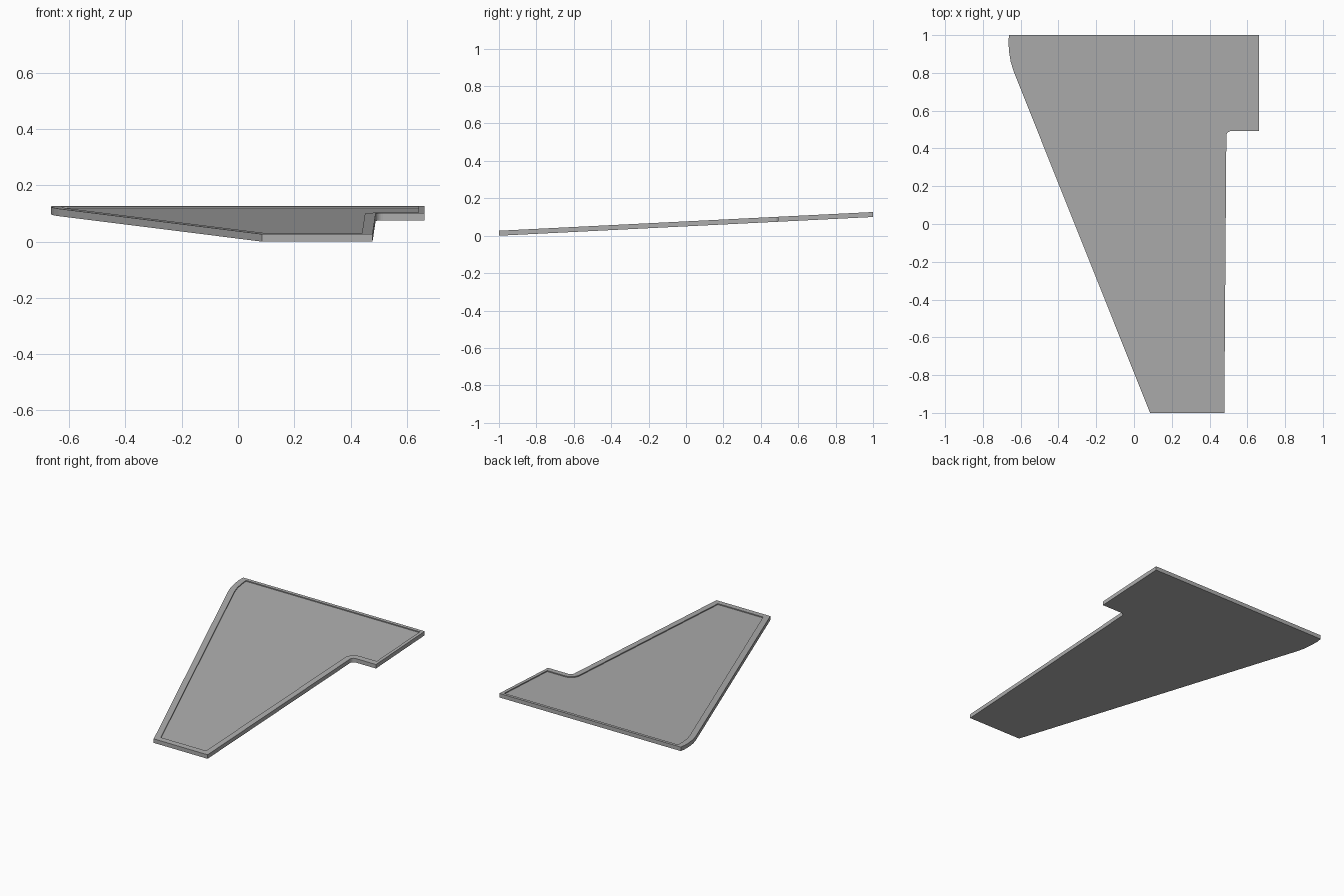
import bpy, bmesh
from math import sin, cos, pi
from mathutils import Vector

cube = bpy.data.objects.get("Cube")
if cube:
    bpy.data.objects.remove(cube)

SLOPE, THICK, DEPTH = 0.05, 0.0265, 0.0065
WIDE, NARROW = 0.038, 0.021

# Single grey paint
grey = bpy.data.materials.new("grey")
grey.use_nodes = True
colour = (0.42, 0.42, 0.42, 1)
grey.diffuse_color = colour
grey.node_tree.nodes["Principled BSDF"].inputs["Base Color"].default_value = colour

# Outline, counter-clockwise; each corner carries the rim width of the edge that follows it
outline = [((0.085, -1), WIDE), ((0.478, -1), WIDE)]
for i in range(6):  # small fillet in the notch
    a = pi - i * pi / 10
    outline.append(((0.515 + 0.026 * cos(a), 0.466 + 0.026 * sin(a)), WIDE))
outline += [((0.662, 0.492), NARROW), ((0.662, 1), NARROW), ((-0.662, 1), WIDE),
            ((-0.665, 0.96), WIDE), ((-0.661, 0.91), WIDE),
            ((-0.653, 0.86), WIDE), ((-0.638, 0.81), WIDE)]
points = [Vector(p) for p, w in outline]
widths = [w for p, w in outline]
count = len(points)


def inset_corner(i):
    """Corner of the inner outline: where the two shifted edges meet."""
    before, here, after = points[i - 1], points[i], points[(i + 1) % count]
    d1, d2 = (here - before).normalized(), (after - here).normalized()
    n1, n2 = Vector((-d1.y, d1.x)), Vector((-d2.y, d2.x))
    w1, w2 = widths[i - 1], widths[i]
    det = n1.x * n2.y - n1.y * n2.x
    return here + Vector((w1 * n2.y - w2 * n1.y, n1.x * w2 - n2.x * w1)) / det


inner = [inset_corner(i) for i in range(count)]
bm = bmesh.new()


def ring(loop, height):
    """Loop of vertices lying on the sloping plane."""
    return [bm.verts.new((p.x, p.y, SLOPE * (p.y + 1) + height)) for p in loop]


def bridge(low, high):
    for i in range(count):
        j = (i + 1) % count
        bm.faces.new((low[i], low[j], high[j], high[i]))


# Underside, outer wall, raised rim, inner wall and recessed floor
base = ring(points, 0)
rim_outer = ring(points, THICK)
rim_inner = ring(inner, THICK)
floor = ring(inner, THICK - DEPTH)
bm.faces.new(base[::-1])
bridge(base, rim_outer)
bridge(rim_outer, rim_inner)
bridge(rim_inner, floor)
bm.faces.new(floor)
bmesh.ops.recalc_face_normals(bm, faces=bm.faces)

mesh = bpy.data.meshes.new("rimmed_panel")
bm.to_mesh(mesh)
bm.free()
mesh.materials.append(grey)
panel = bpy.data.objects.new("rimmed_panel", mesh)
bpy.context.collection.objects.link(panel)
